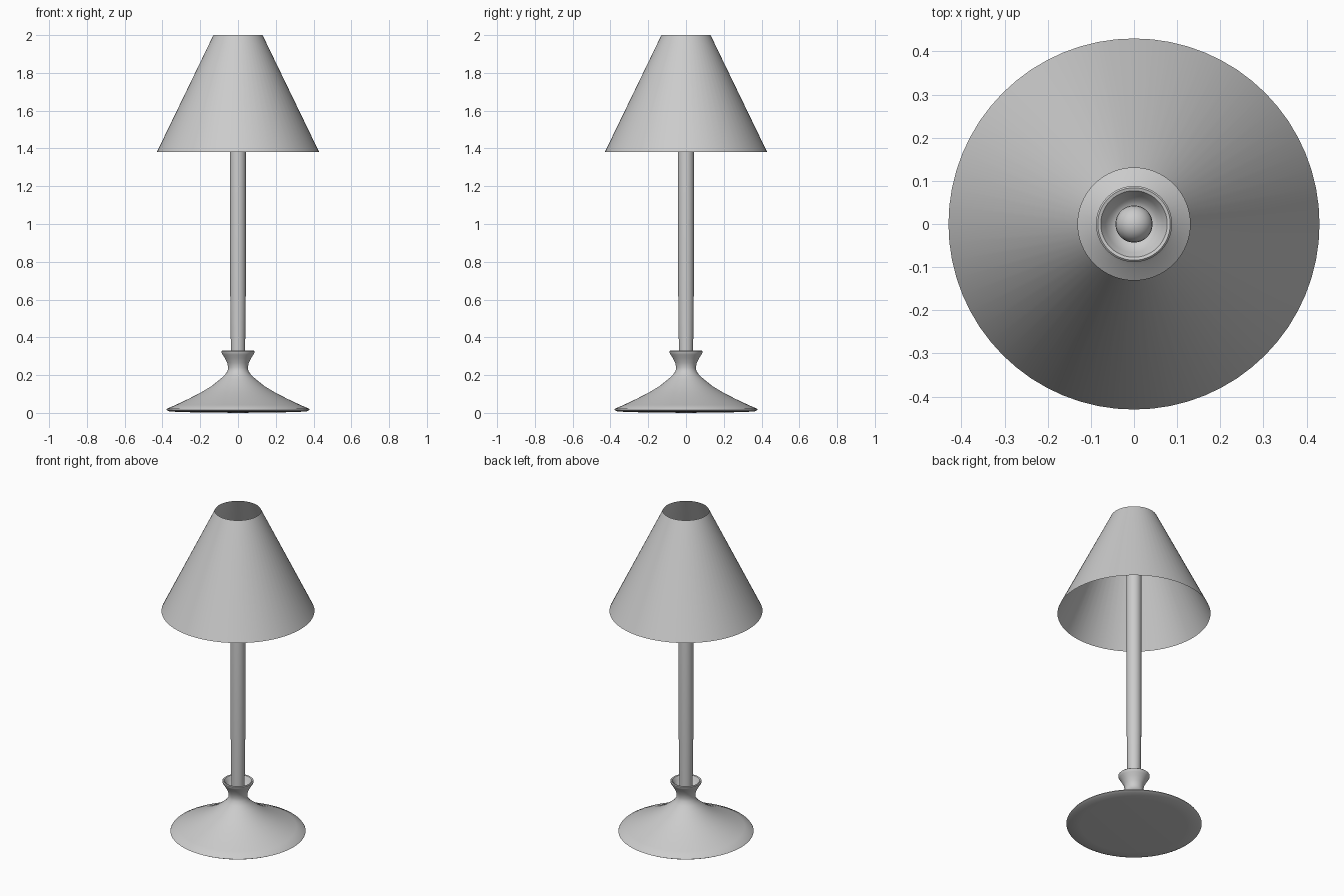
import bpy, math

if "Cube" in bpy.data.objects:
    bpy.data.objects.remove(bpy.data.objects["Cube"])

def lathe(name, profile, seg=64, angle=40):
    """Revolve (radius, height) points around z; radius 0 makes a pole point."""
    verts, faces, rings = [], [], []
    for r, z in profile:
        start = len(verts)
        if r == 0:
            verts.append((0, 0, z))
            rings.append([start] * seg)
        else:
            for i in range(seg):
                a = 2 * math.pi * i / seg
                verts.append((r * math.cos(a), r * math.sin(a), z))
            rings.append(list(range(start, start + seg)))
    for lo, hi in zip(rings, rings[1:]):
        for i in range(seg):
            j = (i + 1) % seg
            faces.append(list(dict.fromkeys((lo[i], lo[j], hi[j], hi[i]))))
    mesh = bpy.data.meshes.new(name)
    mesh.from_pydata(verts, [], faces)
    obj = bpy.data.objects.new(name, mesh)
    bpy.context.collection.objects.link(obj)
    bpy.context.view_layer.objects.active = obj
    obj.select_set(True)
    bpy.ops.object.shade_smooth_by_angle(angle=math.radians(angle))
    obj.select_set(False)
    return obj

# Flared foot, narrow neck and small cup
lathe("base", [
    (0, 0.0), (0.30, 0.004), (0.365, 0.008), (0.38, 0.016), (0.376, 0.022),
    (0.33, 0.042), (0.26, 0.075), (0.20, 0.106), (0.14, 0.142), (0.095, 0.178),
    (0.07, 0.20), (0.055, 0.222), (0.052, 0.24), (0.057, 0.265), (0.07, 0.29),
    (0.081, 0.308), (0.087, 0.318), (0.088, 0.326), (0.084, 0.33), (0.077, 0.328),
    (0.066, 0.31), (0.054, 0.292), (0.04, 0.285), (0, 0.283)])

# Round stem with a domed top, hidden inside the shade
R, TOP = 0.043, 1.70
dome = [(R * math.cos(t), TOP - R + R * math.sin(t))
        for t in (math.radians(15 * k) for k in range(6))]
lathe("stem", [(0, 0.27), (0.037, 0.272), (0.038, 0.36), (0.041, 0.6)]
      + dome + [(0, TOP)], seg=48)

# Open conical shade, a single thin surface
lathe("lampshade", [(0.43, 1.38), (0.13, 2.0)], seg=64)
